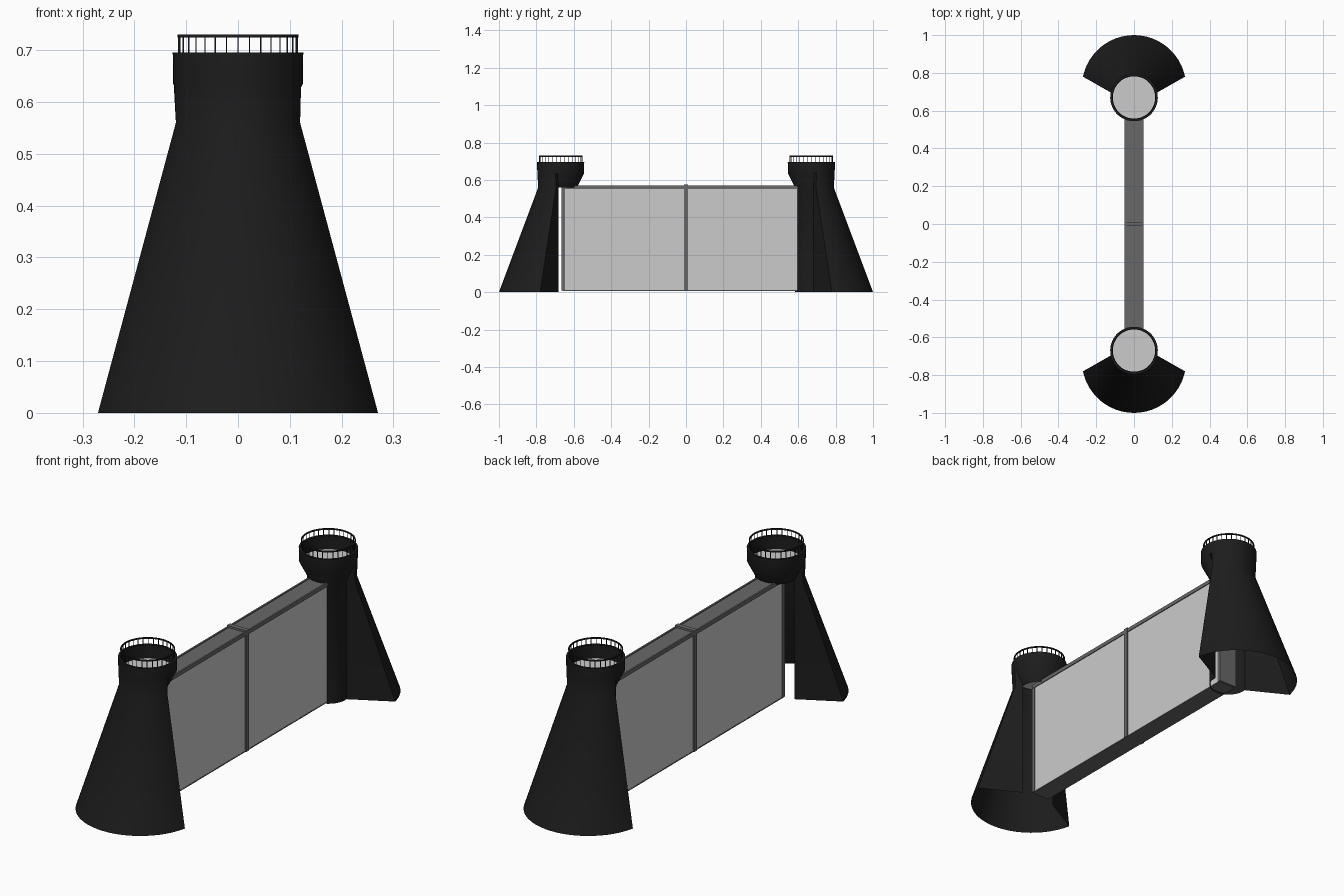
import bpy, bmesh
from math import sin, cos, radians, tau

if "Cube" in bpy.data.objects:
    bpy.data.objects.remove(bpy.data.objects["Cube"])


def material(name, v):
    m = bpy.data.materials.new(name)
    m.diffuse_color = (v, v, v, 1)
    m.use_nodes = True
    m.node_tree.nodes["Principled BSDF"].inputs["Base Color"].default_value = m.diffuse_color
    return m


BLACK = material("black_paint", 0.012)
DARK = material("dark_grey", 0.14)
CY = 0.67           # tower deck centre, distance from the middle


def finish(name, bm, mat=None, smooth=False):
    bmesh.ops.recalc_face_normals(bm, faces=bm.faces)
    me = bpy.data.meshes.new(name)
    bm.to_mesh(me)
    bm.free()
    ob = bpy.data.objects.new(name, me)
    bpy.context.collection.objects.link(ob)
    if mat:
        me.materials.append(mat)
    if smooth:
        bpy.ops.object.select_all(action='DESELECT')
        ob.select_set(True)
        bpy.context.view_layer.objects.active = ob
        bpy.ops.object.shade_smooth_by_angle(angle=radians(30))
    return ob


def add_box(bm, x0, x1, y0, y1, z0, z1):
    vs = bmesh.ops.create_cube(bm, size=1)["verts"]
    for v in vs:
        v.co.x = (x0 + x1) / 2 + v.co.x * (x1 - x0)
        v.co.y = (y0 + y1) / 2 + v.co.y * (y1 - y0)
        v.co.z = (z0 + z1) / 2 + v.co.z * (z1 - z0)


def box(name, *dims, mat=None):
    bm = bmesh.new()
    add_box(bm, *dims)
    return finish(name, bm, mat)


def strip(bm, a, b, closed=False):
    for i in range(len(a) if closed else len(a) - 1):
        j = (i + 1) % len(a)
        bm.faces.new((a[i], a[j], b[j], b[i]))


def arc(bm, s, cy, r, z, angles):
    return [bm.verts.new((r * cos(a), s * (cy + r * sin(a)), z)) for a in angles]


def spread(a, b, n):
    return [radians(a + (b - a) * i / n) for i in range(n + 1)]


OUTER, INNER = spread(13, 167, 24), spread(173, 367, 24)
FULL = [tau * i / 48 for i in range(48)]


def tower(side, s, with_column):
    # flared leg, flat cheeks and the head that lofts to a round deck
    bm = bmesh.new()
    foot = arc(bm, s, 0.724, 0.276, 0, spread(11.7, 168.3, 24))
    neck = arc(bm, s, 0.667, 0.123, 0.56, OUTER)
    col0 = arc(bm, s, CY, 0.087, 0, INNER)
    col1 = arc(bm, s, CY, 0.087, 0.56, INNER)
    strip(bm, foot, neck)
    strip(bm, [foot[-1], col0[0]], [neck[-1], col1[0]])
    strip(bm, [col0[-1], foot[0]], [col1[-1], neck[0]])
    if with_column:
        strip(bm, col0, col1)
    prev = neck + col1
    for r, z in ((0.125, 0.635), (0.126, 0.695), (0.115, 0.695), (0.115, 0.63)):
        ring = arc(bm, s, CY, r, z, OUTER + INNER)
        strip(bm, prev, ring, True)
        prev = ring
    bmesh.ops.delete(bm, geom=[v for v in bm.verts if not v.link_faces], context='VERTS')
    finish(side + "_tower_shell", bm, BLACK, True)

    # deck floor
    bm = bmesh.new()
    bm.faces.new(arc(bm, s, CY, 0.116, 0.632, FULL))
    finish(side + "_deck_floor", bm)

    # railing: top hoop and posts
    bm = bmesh.new()
    loops = [arc(bm, s, CY, r, z, FULL) for r, z in
             ((0.117, 0.724), (0.117, 0.73), (0.112, 0.73), (0.112, 0.724))]
    for i in range(4):
        strip(bm, loops[i], loops[(i + 1) % 4], True)
    for i in range(32):
        a = tau * i / 32
        x, y, h = 0.1145 * cos(a), s * CY + 0.1145 * sin(a), 0.0013
        add_box(bm, x - h, x + h, y - h, y + h, 0.69, 0.726)
    finish(side + "_railing", bm, BLACK)


tower("front", -1, False)
tower("back", 1, True)

# wall panels between the towers
for name, y0, y1 in (("front_panel", -0.65, -0.008), ("back_panel", 0.008, 0.65)):
    box(name, -0.045, 0.045, y0, y1, 0.01, 0.556)

# dark frame: cap, edge rails, sill, end posts and middle joint
box("wall_cap", -0.042, 0.042, -0.66, 0.66, 0.55, 0.566, mat=DARK)
box("wall_sill", -0.046, 0.046, -0.66, 0.66, 0.006, 0.011, mat=DARK)
for s, n in ((-1, "left"), (1, "right")):
    x = s * 0.045
    box(n + "_edge_rail", x - 0.004, x + 0.004, -0.66, 0.66, 0.552, 0.57, mat=DARK)
for s, n in ((-1, "front"), (1, "back")):
    y = s * 0.657
    box(n + "_end_post", -0.048, 0.048, y - 0.009, y + 0.009, 0.008, 0.566, mat=DARK)
box("middle_joint", -0.05, 0.05, -0.011, 0.011, 0.006, 0.575, mat=DARK)
